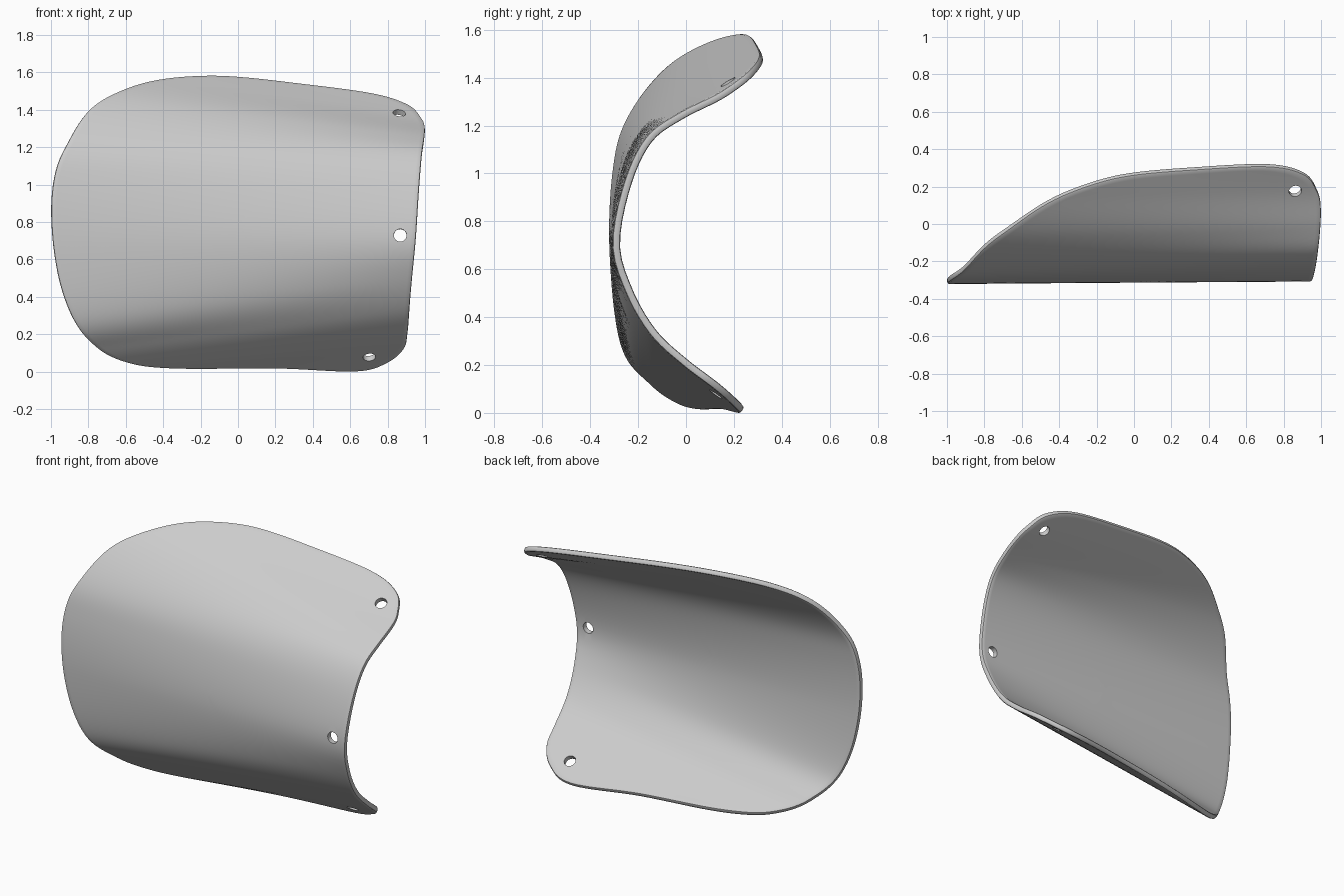
import bpy, bmesh, math
from mathutils import Vector

if "Cube" in bpy.data.objects:
    bpy.data.objects.remove(bpy.data.objects["Cube"])

# Cross-sections (y, z) near the left and right ends, bottom to top
LEFT = [(.30, -.15), (.15, -.085), (0, -.015), (-.14, .105), (-.26, .28), (-.308, .66),
        (-.292, 1.0), (-.23, 1.225), (-.06, 1.46), (.17, 1.64), (.36, 1.76)]
RIGHT = [(.30, -.04), (.15, .08), (0, .19), (-.14, .32), (-.245, .50), (-.298, .70),
         (-.25, .96), (-.16, 1.15), (-.02, 1.26), (.17, 1.36), (.36, 1.485)]
# Plate outline as (x, position along the section)
OUTLINE = [(.9, 9.5), (.7, 9.7), (.3, 9.6), (0, 9.47), (-.2, 9.27), (-.4, 8.92),
           (-.6, 8.4), (-.8, 7.7), (-.925, 6.85), (-.985, 6.1), (-1, 5.4), (-.965, 4.65),
           (-.86, 3.85), (-.74, 2.95), (-.6, 2.3), (-.45, 1.85), (-.2, 1.4), (.2, .95),
           (.62, .5), (.8, .75), (.885, 1.3), (.905, 2.05), (.92, 3.4), (.955, 5.4),
           (.98, 7), (.998, 8.5), (.975, 9.1)]
HOLES = [(.86, 9.08), (.865, 5.1), (.70, 1.1)]
THICK, RINGS, STEPS = .032, 36, 8


def spline(pts, t, closed=False):
    n = len(pts)
    i = int(math.floor(t))
    if not closed:
        i = max(0, min(n - 2, i))
    f = t - i
    pick = lambda k: Vector(pts[k % n] if closed else pts[max(0, min(n - 1, k))])
    a, b, c, d = (pick(i + k) for k in (-1, 0, 1, 2))
    return .5 * (2 * b + (c - a) * f + (2 * a - 5 * b + 4 * c - d) * f ** 2
                 + (3 * b - a - 3 * c + d) * f ** 3)


def surface(x, v):
    s = (x + .8) / 1.7
    p = spline(LEFT, v).lerp(spline(RIGHT, v), s)
    return Vector((x, p.x, p.y))


# Curved plate: concentric rings mapped onto the bent surface
bm = bmesh.new()
count = len(OUTLINE) * STEPS
rim = [spline(OUTLINE, i / STEPS, True) for i in range(count)]
mid = Vector((0, 5.3))
centre = bm.verts.new(surface(*mid))
rings = []
for r in range(1, RINGS + 1):
    rings.append([bm.verts.new(surface(*mid.lerp(p, r / RINGS))) for p in rim])
for j in range(count):
    k = (j + 1) % count
    bm.faces.new((centre, rings[0][j], rings[0][k]))
    for a, b in zip(rings, rings[1:]):
        bm.faces.new((a[j], b[j], b[k], a[k]))
mesh = bpy.data.meshes.new("curved_plate")
bm.to_mesh(mesh)
bm.free()
plate = bpy.data.objects.new("curved_plate", mesh)
bpy.context.collection.objects.link(plate)

# Sheet thickness with a softened rim
solid = plate.modifiers.new("thickness", 'SOLIDIFY')
solid.thickness = THICK
solid.offset = -1
bevel = plate.modifiers.new("soft_rim", 'BEVEL')
bevel.width = .01
bevel.segments = 2
bevel.limit_method = 'ANGLE'
bevel.angle_limit = math.radians(50)

# Three fixing holes drilled square to the surface
cutters = []
for x, v in HOLES:
    p = surface(x, v)
    n = (surface(x + .01, v) - p).cross(surface(x, v + .01) - p).normalized()
    bpy.ops.mesh.primitive_cylinder_add(vertices=32, radius=.034, depth=.2, location=p)
    cutter = bpy.context.object
    cutter.name = "hole_cutter"
    cutter.rotation_euler = n.to_track_quat('Z', 'Y').to_euler()
    cutter.hide_render = True
    cutters.append(cutter)
    cut = plate.modifiers.new("hole", 'BOOLEAN')
    cut.operation = 'DIFFERENCE'
    cut.solver = 'EXACT'
    cut.object = cutter

bpy.ops.object.select_all(action='DESELECT')
bpy.context.view_layer.objects.active = plate
plate.select_set(True)
for m in list(plate.modifiers):
    bpy.ops.object.modifier_apply(modifier=m.name)
for cutter in cutters:
    bpy.data.objects.remove(cutter)

# Stand on z = 0, centred
lo = [min(v.co[i] for v in plate.data.vertices) for i in range(3)]
hi = [max(v.co[i] for v in plate.data.vertices) for i in range(3)]
shift = Vector((-(lo[0] + hi[0]) / 2, -(lo[1] + hi[1]) / 2, -lo[2]))
for v in plate.data.vertices:
    v.co += shift
bpy.ops.object.shade_smooth_by_angle(angle=math.radians(40))
